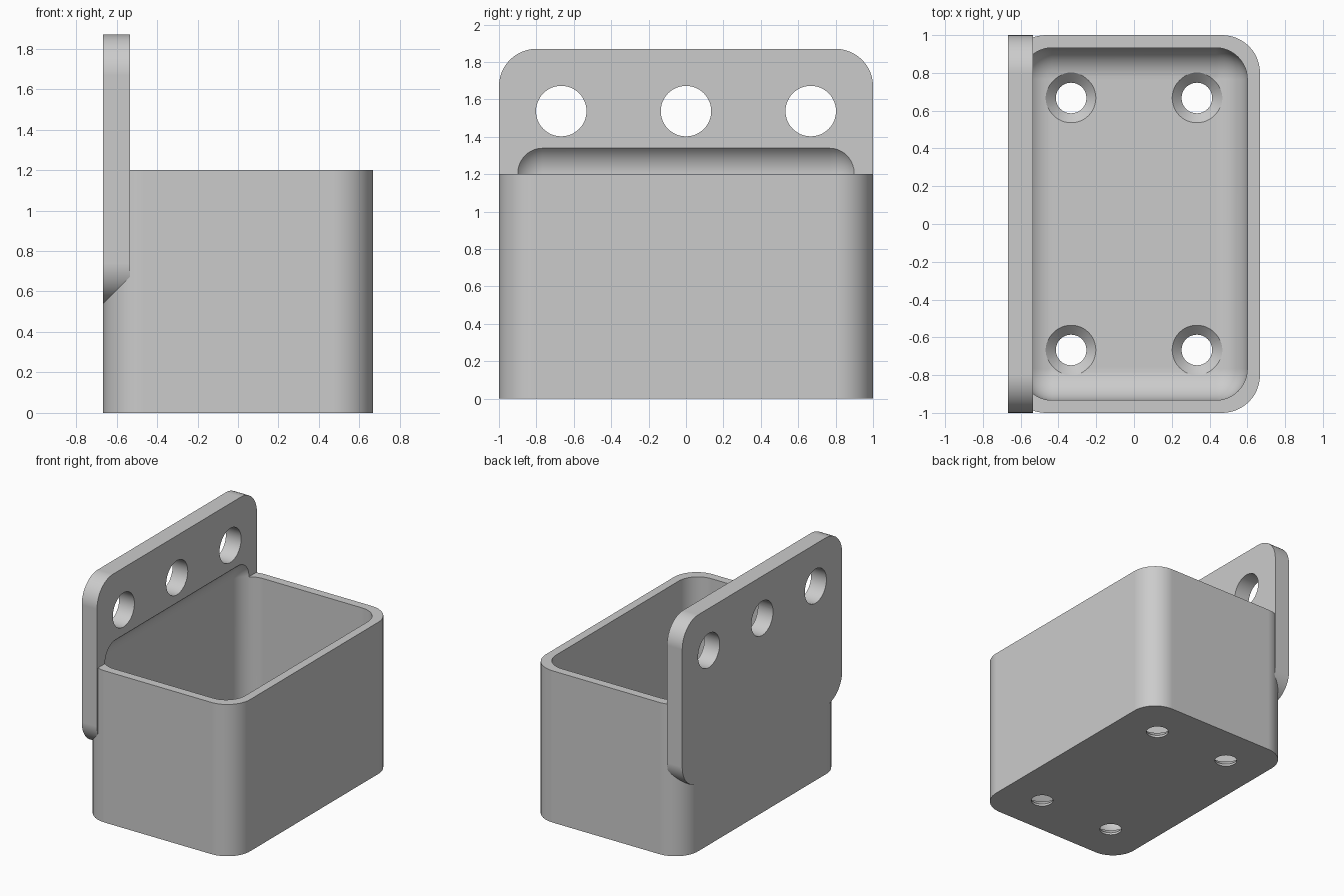
import bpy, bmesh, math
from mathutils import Matrix, Vector

cube = bpy.data.objects.get("Cube")
if cube:
    bpy.data.objects.remove(cube, do_unlink=True)

HALF_X, HALF_Y, HEIGHT = 0.667, 1.0, 1.2
CORNER, WALL, PLATE = 0.2, 0.067, 0.133
FILLET = 0.167

grey = bpy.data.materials.new("light grey")
grey.use_nodes = True
grey.diffuse_color = (0.6, 0.6, 0.6, 1)
grey.node_tree.nodes["Principled BSDF"].inputs["Base Color"].default_value = grey.diffuse_color


def make_object(name, bm):
    bmesh.ops.recalc_face_normals(bm, faces=bm.faces)
    mesh = bpy.data.meshes.new(name)
    bm.to_mesh(mesh)
    bm.free()
    obj = bpy.data.objects.new(name, mesh)
    bpy.context.collection.objects.link(obj)
    mesh.materials.append(grey)
    return obj


def rounded_box(name, low, high, radius, axis=None, segments=12):
    """Box with rounded edges: those along one axis, or all of them."""
    low, high = Vector(low), Vector(high)
    bm = bmesh.new()
    bmesh.ops.create_cube(bm, size=1)
    bmesh.ops.scale(bm, vec=high - low, verts=bm.verts)
    bmesh.ops.translate(bm, vec=(low + high) / 2, verts=bm.verts)
    edges = [e for e in bm.edges if axis is None or
             abs((e.verts[0].co - e.verts[1].co).normalized()[axis]) > 0.9]
    bmesh.ops.bevel(bm, geom=edges, offset=radius, segments=segments,
                    profile=0.5, affect='EDGES')
    return make_object(name, bm)


def cone(name, centre, r_low, r_high, depth, along_x=False):
    bm = bmesh.new()
    turn = Matrix.Rotation(math.pi / 2, 4, 'Y') if along_x else Matrix()
    bmesh.ops.create_cone(bm, cap_ends=True, segments=48, radius1=r_low,
                          radius2=r_high, depth=depth,
                          matrix=Matrix.Translation(centre) @ turn)
    return make_object(name, bm)


def combine(target, other, operation):
    mod = target.modifiers.new("combine", 'BOOLEAN')
    mod.operation, mod.solver, mod.object = operation, 'EXACT', other
    bpy.context.view_layer.objects.active = target
    bpy.ops.object.modifier_apply(modifier=mod.name)
    bpy.data.objects.remove(other, do_unlink=True)


# Outer bin and the upright mounting plate
holder = rounded_box("wall_mount_bin", (-HALF_X, -HALF_Y, 0),
                     (HALF_X, HALF_Y, HEIGHT), CORNER, axis=2)
plate = rounded_box("mounting_plate", (-HALF_X, -HALF_Y, 0.54),
                    (PLATE - HALF_X, HALF_Y, 1.87), CORNER, axis=0)
combine(holder, plate, 'UNION')

# Filleted cavity, which also scoops into the plate above the rim
cavity = rounded_box("cavity_cutter", (WALL - HALF_X, WALL - HALF_Y, WALL),
                     (HALF_X - WALL, HALF_Y - WALL, HEIGHT + FILLET + 0.006), FILLET)
combine(holder, cavity, 'DIFFERENCE')

# Round holes through the plate
for y in (-0.667, 0, 0.667):
    combine(holder, cone("plate_hole_cutter", (-0.6, y, 1.537), 0.135, 0.135, 0.4, True),
            'DIFFERENCE')

# Countersunk screw holes in the floor
SCREW, SINK, EXTRA = 0.081, 0.131, 0.02
for x in (-0.333, 0.333):
    for y in (-0.667, 0.667):
        combine(holder, cone("screw_hole_cutter", (x, y, 0.03), SCREW, SCREW, 0.2),
                'DIFFERENCE')
        depth = SINK - SCREW + EXTRA
        combine(holder, cone("countersink_cutter", (x, y, WALL + EXTRA - depth / 2),
                             SCREW, SINK + EXTRA, depth), 'DIFFERENCE')

# Smooth fillets with crisp edges
bpy.ops.object.select_all(action='DESELECT')
holder.select_set(True)
bpy.context.view_layer.objects.active = holder
bpy.ops.object.shade_smooth_by_angle(angle=math.radians(25))
normals = holder.modifiers.new("flat_face_normals", 'WEIGHTED_NORMAL')
normals.keep_sharp = True
